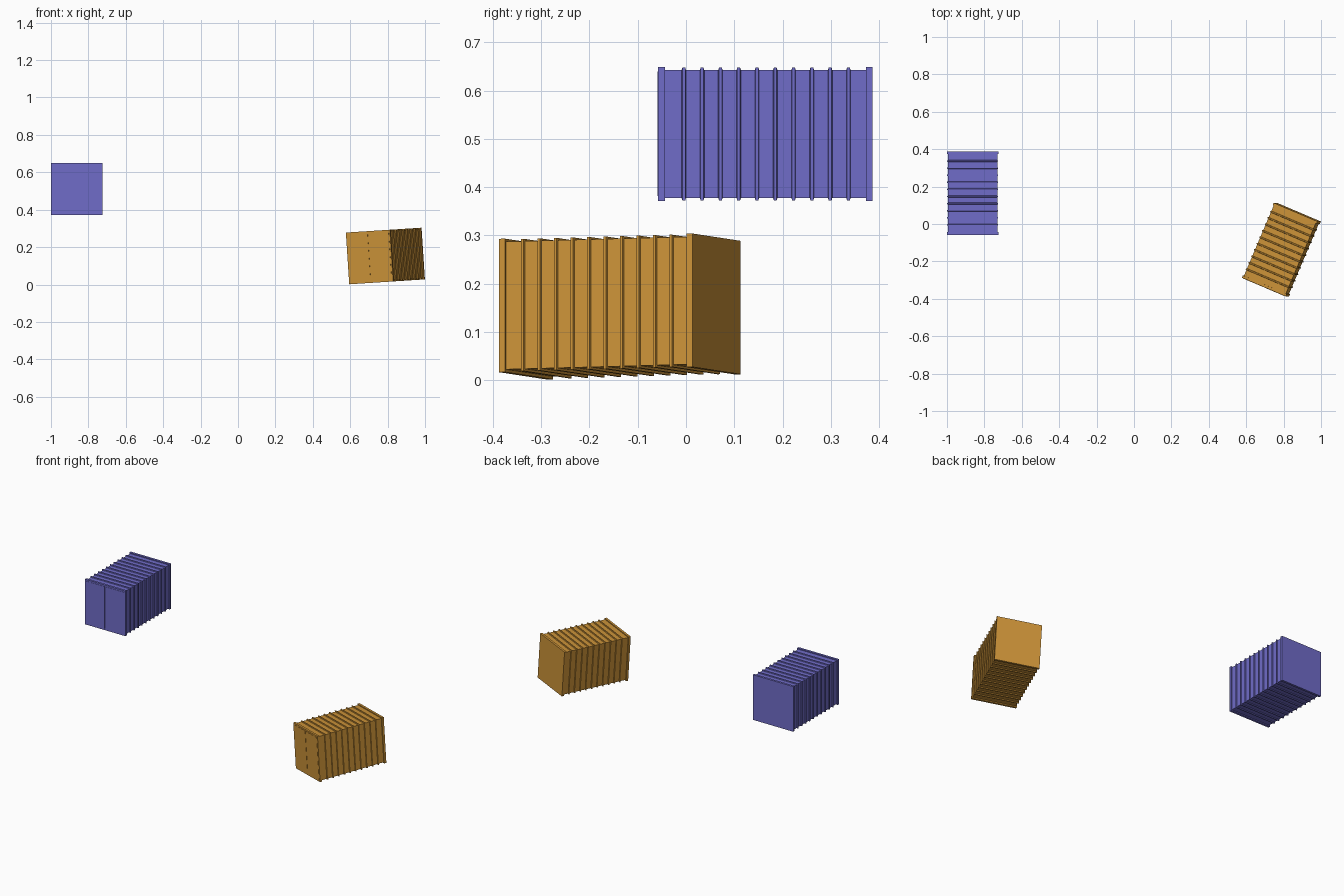
import bpy, bmesh
from math import radians
from mathutils import Matrix, Vector

if "Cube" in bpy.data.objects:
    bpy.data.objects.remove(bpy.data.objects["Cube"])

W, L, H = 0.275, 0.444, 0.277      # overall container size
RIM = 0.0135                       # end frame thickness
INSET, RIB = 0.006, 0.0048         # wall inset from the frame, rib height


def finish(bm, name, mat, matrix):
    bmesh.ops.recalc_face_normals(bm, faces=bm.faces[:])
    me = bpy.data.meshes.new(name)
    bm.to_mesh(me)
    bm.free()
    me.materials.append(mat)
    ob = bpy.data.objects.new(name, me)
    ob.matrix_world = matrix
    bpy.context.collection.objects.link(ob)


def box(name, centre, size, mat, matrix):
    bm = bmesh.new()
    bmesh.ops.create_cube(bm, size=1, matrix=Matrix.Translation(centre) @ Matrix.Diagonal((*size, 1)))
    finish(bm, name, mat, matrix)


def ribbed_shell(name, mat, matrix):
    # stations along the length: (y, inset), one trapezoid bump per rib
    stations = [(-L / 2 + RIM, INSET)]
    for i in range(10):
        y = (i - 4.5) * 0.0379 + 0.0015
        stations += [(y - 0.0045, INSET), (y - 0.003, INSET - RIB),
                     (y + 0.003, INSET - RIB), (y + 0.0045, INSET)]
    stations.append((L / 2 - RIM, INSET))
    bm = bmesh.new()
    rings = []
    for y, d in stations:
        a, b = W / 2 - d, H / 2 - d
        rings.append([bm.verts.new((sx * a, y, sz * b))
                      for sx, sz in ((-1, -1), (1, -1), (1, 1), (-1, 1))])
    for r, s in zip(rings, rings[1:]):
        for k in range(4):
            bm.faces.new((r[k], r[(k + 1) % 4], s[(k + 1) % 4], s[k]))
    finish(bm, name, mat, matrix)


def container(prefix, color, matrix):
    mat = bpy.data.materials.new(prefix + "_paint")
    mat.diffuse_color = color
    mat.use_nodes = True
    mat.node_tree.nodes["Principled BSDF"].inputs["Base Color"].default_value = mat.diffuse_color
    # corrugated walls, roof and floor
    ribbed_shell(prefix + "_ribbed_walls", mat, matrix)
    # end frames
    for end, s in (("front", -1), ("back", 1)):
        box(f"{prefix}_{end}_frame", (0, s * (L - RIM) / 2, 0), (W, RIM, H), mat, matrix)
    # pair of raised doors
    dw, dh = W / 2 - 0.010, H - 0.019
    for side, s in (("left", -1), ("right", 1)):
        box(f"{prefix}_{side}_door", (s * (dw / 2 + 0.002), -L / 2, 0),
            (dw, 0.003, dh), mat, matrix)


# upright container in the air
container("blue_container", (0.16, 0.15, 0.58, 1),
          Matrix.Translation((-0.8625, 0.1645, 0.510)))

# tilted container touching the ground
container("orange_container", (0.6, 0.29, 0.04, 1),
          Matrix.Translation((0.788, -0.137, 0.1525))
          @ Matrix.Rotation(radians(-3.7), 4, 'Y')
          @ Matrix.Rotation(radians(-23), 4, 'Z')
          @ Matrix.Diagonal((0.93, 0.98, 1, 1)))
